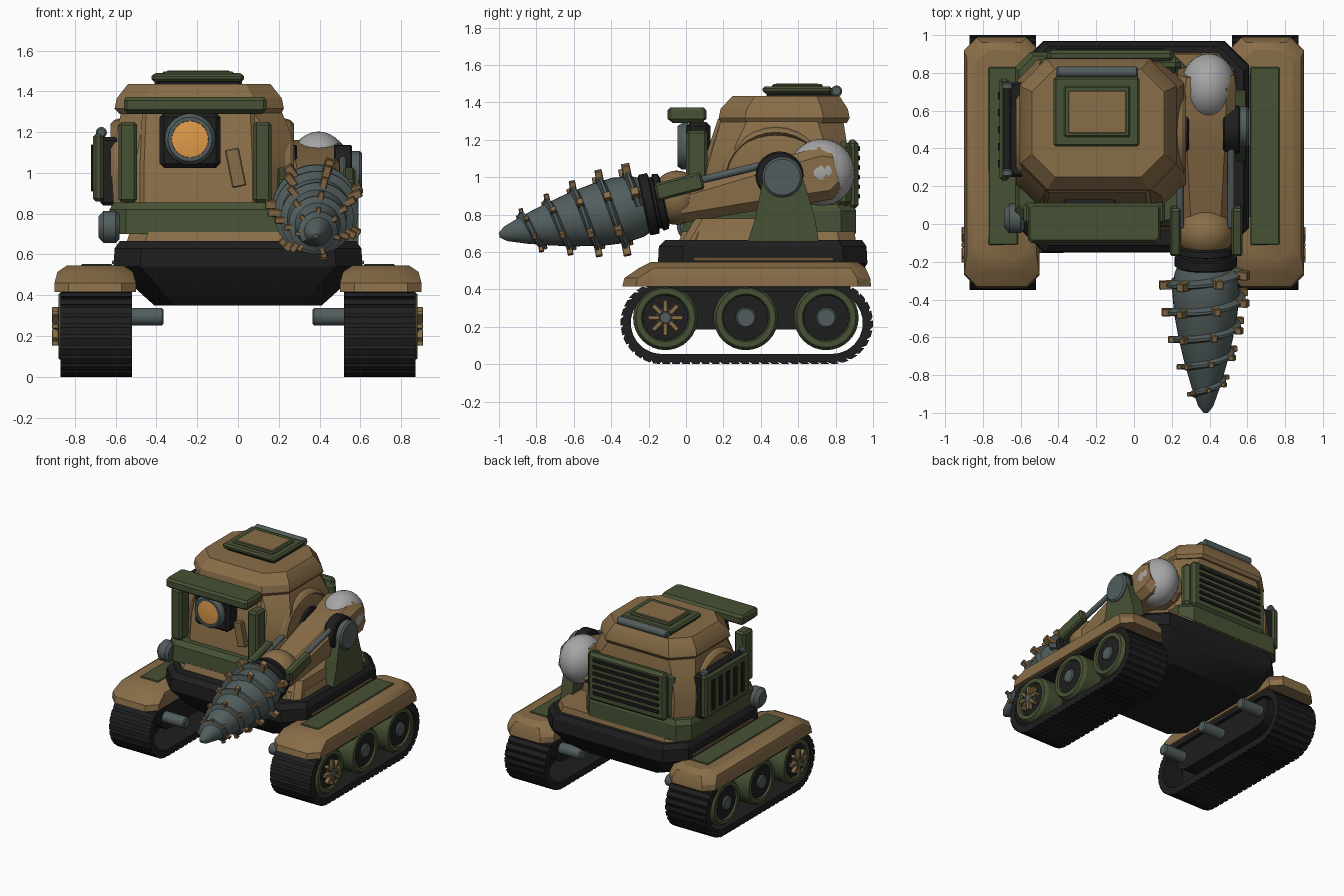
import bpy, bmesh, math
from mathutils import Matrix, Vector

if "Cube" in bpy.data.objects:
    bpy.data.objects.remove(bpy.data.objects["Cube"])


def material(name, rgb):
    m = bpy.data.materials.new(name)
    m.diffuse_color = (*rgb, 1)
    m.use_nodes = True
    m.node_tree.nodes["Principled BSDF"].inputs["Base Color"].default_value = m.diffuse_color
    return m


TAN = material("tan paint", (.25, .155, .065))
GREEN = material("olive green paint", (.062, .083, .034))
DARK = material("dark rubber", (.013, .013, .014))
GRAY = material("steel gray", (.085, .11, .11))
LIGHT = material("light gray shell", (.38, .38, .38))
ORANGE = material("orange lens", (.75, .33, .07))


def finish(name, bm, mat, matrix=Matrix()):
    """Turn a bmesh into an object, smooth but with sharp edges kept."""
    bmesh.ops.transform(bm, matrix=matrix, verts=bm.verts)
    bmesh.ops.recalc_face_normals(bm, faces=bm.faces)
    bm.normal_update()
    for f in bm.faces:
        f.smooth = True
    for e in bm.edges:
        e.smooth = e.calc_face_angle(0) < math.radians(28)
    me = bpy.data.meshes.new(name)
    bm.to_mesh(me)
    bm.free()
    me.materials.append(mat)
    ob = bpy.data.objects.new(name, me)
    bpy.context.collection.objects.link(ob)


def box(name, mat, x0, x1, y0, y1, z0, z1, bevel=.012, matrix=Matrix()):
    bm = bmesh.new()
    bmesh.ops.create_cube(bm, size=1)
    for v in bm.verts:
        v.co = ((x0 + x1) / 2 + v.co.x * (x1 - x0), (y0 + y1) / 2 + v.co.y * (y1 - y0),
                (z0 + z1) / 2 + v.co.z * (z1 - z0))
    bmesh.ops.bevel(bm, geom=bm.edges[:], offset=bevel, segments=1, affect='EDGES')
    finish(name, bm, mat, matrix)


def skin(name, mat, rings, matrix=Matrix(), closed=False):
    """Join equal-length point rings into a surface."""
    bm = bmesh.new()
    vs = [[bm.verts.new(p) for p in r] for r in rings]
    n = len(vs[0])
    for i in range(len(vs) if closed else len(vs) - 1):
        a, b = vs[i], vs[(i + 1) % len(vs)]
        for k in range(n):
            bm.faces.new((a[k], a[(k + 1) % n], b[(k + 1) % n], b[k]))
    if not closed:
        bm.faces.new(vs[0])
        bm.faces.new(vs[-1])
    finish(name, bm, mat, matrix)


def loft(name, mat, sections, matrix=Matrix()):
    """Stack of chamfered rectangles: (z, x0, x1, y0, y1, chamfer)."""
    rings = []
    for z, x0, x1, y0, y1, c in sections:
        x0, x1 = min(x0, x1), max(x0, x1)
        rings.append([(x0 + c, y0, z), (x1 - c, y0, z), (x1, y0 + c, z), (x1, y1 - c, z),
                      (x1 - c, y1, z), (x0 + c, y1, z), (x0, y1 - c, z), (x0, y0 + c, z)])
    skin(name, mat, rings, matrix)


def frame(p, d):
    """Local z along d, starting at p, local x kept sideways where possible."""
    z = Vector(d).normalized()
    ref = Vector((0, 0, 1)) if abs(z.x) > .9 else Vector((1, 0, 0))
    x = (ref - z * ref.dot(z)).normalized()
    m = Matrix((x, z.cross(x), z)).transposed().to_4x4()
    m.translation = p
    return m


def lathe(name, mat, p, d, profile, n=32):
    """Revolve (height, radius) pairs about the axis d through p."""
    rings = [[(r * math.cos(2 * math.pi * k / n), r * math.sin(2 * math.pi * k / n), h)
              for k in range(n)] for h, r in profile]
    skin(name, mat, rings, frame(p, d))


def rod(name, mat, a, b, r, bevel=.008, n=24):
    d = Vector(b) - Vector(a)
    L = d.length
    lathe(name, mat, a, d, [(0, r - bevel), (bevel, r), (L - bevel, r), (L, r - bevel)], n)


def ball(name, mat, c, r):
    bm = bmesh.new()
    bmesh.ops.create_uvsphere(bm, u_segments=28, v_segments=16, radius=1)
    finish(name, bm, mat, Matrix.Translation(c) @ Matrix.Diagonal((*r, 1)))


def stadium(s, r, y0, y1, z):
    """Point and outward angle at fraction s of a two-centre outline."""
    flat, arc = y1 - y0, math.pi * r
    d = (s % 1) * 2 * (flat + arc)
    if d < flat:
        return y0 + d, z - r
    if d < flat + arc:
        a = (d - flat) / r - math.pi / 2
        return y1 + r * math.cos(a), z + r * math.sin(a)
    if d < 2 * flat + arc:
        return y1 - (d - flat - arc), z + r
    a = (d - 2 * flat - arc) / r + math.pi / 2
    return y0 + r * math.cos(a), z + r * math.sin(a)


# Track units, left and right
for s, side in ((-1, "left"), (1, "right")):
    rings = []
    for i in range(60):
        for f, k in ((0, .8), (.12, 1), (.8, 1), (.92, .8)):
            q = (i + f) / 60
            o, n = stadium(q, .22, -.13, .78, .22), stadium(q, .165, -.13, .78, .22)
            o = [n[j] + (o[j] - n[j]) * k for j in (0, 1)]
            rings.append([(s * .52, *o), (s * .87, *o), (s * .87, *n), (s * .52, *n)])
    skin(side + "_track_belt", DARK, rings, closed=True)
    outline = [stadium(i / 48, .12, -.06, .72, .305) for i in range(48)]
    skin(side + "_track_frame", DARK, [[(s * x, *p) for p in outline] for x in (.55, .72)])
    loft(side + "_fender", TAN, [(.415, s * .50, s * .90, -.34, .99, .07), (.46, s * .50, s * .90, -.33, .985, .07),
                                 (.515, s * .515, s * .885, -.25, .96, .08), (.545, s * .56, s * .84, -.19, .92, .07)])
    box(side + "_fender_plate", GREEN, *sorted((s * .615, s * .77)), -.11, .83, .53, .553, .005)
    box(side + "_hull_strip", TAN, *sorted((s * .59, s * .618)), .04, .79, .553, .57, .003)
    for i, y in enumerate((-.11, .32, .75)):
        rod(f"{side}_axle_{i}", GRAY, (s * .365, y, .295), (s * .6, y, .295), .043)
        c, d = (s * .6, y, .248), (s, 0, 0)
        lathe(f"{side}_wheel_rim_{i}", GREEN, c, d, [(.1, .155), (.12, .173), (.255, .173), (.28, .158),
                                                     (.28, .128), (.262, .12)])
        lathe(f"{side}_wheel_back_{i}", DARK, c, d, [(.07, .15), (.095, .16), (.105, .16)])
        lathe(f"{side}_wheel_disc_{i}", DARK, c, d, [(.25, .122), (.268, .12), (.272, .06)])
        rod(f"{side}_wheel_hub_{i}", GRAY, (s * .85, y, .248), (s * .888, y, .248), .054)
    # Spoked front wheel
    for k in range(8):
        m = Matrix.Translation((s * .893, -.11, .248)) @ Matrix.Rotation(k * math.pi / 4, 4, 'X')
        box(f"{side}_spoke_{k}", TAN, -.02, .015, -.013, .013, .03, .095, .004, m)
    rod(side + "_spoke_hub", GRAY, (s * .87, -.11, .248), (s * .905, -.11, .248), .036)

# Hull, deck and bases
loft("hull", DARK, [(.35, -.41, .41, 0, .80, .1), (.44, -.51, .51, -.09, .91, .12),
                    (.54, -.61, .61, -.15, .97, .13), (.63, -.605, .605, -.145, .965, .13),
                    (.665, -.58, .58, -.11, .94, .13)])
loft("deck", TAN, [(.65, -.55, .54, -.04, .91, .09), (.71, -.53, .52, -.02, .90, .09)])
loft("cab_base", GREEN, [(.70, -.63, .28, -.02, .91, .08), (.82, -.63, .28, -.01, .91, .08),
                         (.855, -.61, .26, .02, .89, .08)])
loft("arm_side_base", TAN, [(.66, .2, .53, -.02, .6, .04), (.78, .2, .5, .05, .6, .04)])

# Cab and roof
loft("cab", TAN, [(.84, -.61, .25, .09, .87, .11), (1.0, -.62, .265, .10, .87, .11),
                  (1.18, -.60, .265, .15, .86, .12), (1.31, -.57, .21, .19, .84, .14)])
loft("roof", TAN, [(1.29, -.58, .21, .19, .86, .13), (1.315, -.605, .225, .175, .875, .14),
                   (1.365, -.595, .215, .185, .865, .14), (1.435, -.54, .16, .25, .82, .12)])
loft("cab_front_panel", TAN, [(.84, -.48, .09, .06, .3, .02), (1.05, -.48, .09, .085, .3, .02),
                              (1.31, -.47, .08, .17, .3, .02)])
for s, side in ((-1, "left"), (1, "right")):
    cx = -.175 + s * .425
    rings = []
    for i in range(17):
        a = math.pi * i / 16
        c, w = math.cos(a), math.sin(a)
        rings.append([(cx + s * dx, .48 + (.27 + dr) * c, .98 + (.26 + dr) * w)
                      for dx, dr in ((-.03, .03), (.005, .02), (.025, 0), (-.03, -.03))])
    skin(side + "_window_arch", TAN, rings)
    x = -.21 + s * .33
    box(f"{side}_front_post", GREEN, x - .045, x + .045, .0, .115, .855, 1.25, .015)
loft("visor", GREEN, [(1.29, -.54, .12, -.07, .08, .01), (1.312, -.56, .14, -.10, .11, .015),
                      (1.355, -.56, .14, -.10, .11, .015), (1.372, -.55, .13, -.085, .095, .015)])
box("visor_stem", TAN, -.27, -.2, .03, .1, 1.2, 1.3, .008)
box("front_lever", TAN, -.035, .035, .03, .075, -.095, .095, .006,
    Matrix.Translation((-.012, 0, 1.025)) @ Matrix.Rotation(-.2, 4, 'Y'))

# Headlamp
lamp = Vector((-.235, 0, 1.165))
box("lamp_housing", DARK, -.385, -.085, .0, .13, 1.025, 1.295, .022)
lathe("lamp_ring", GRAY, lamp, (0, -1, 0), [(-.01, .125), (.02, .125), (.045, .108), (.045, .09), (.03, .088)])
lathe("lamp_lens", ORANGE, lamp, (0, -1, 0), [(.02, .09), (.038, .089), (.043, .05)])

# Roof hatch
box("hatch_base", DARK, -.40, .01, .43, .81, 1.42, 1.455, .01)
box("hatch", GREEN, -.425, .03, .41, .78, 1.448, 1.485, .012)
box("hatch_frame", GREEN, -.37, -.02, .46, .73, 1.47, 1.498, .008)
box("hatch_plate", TAN, -.348, -.042, .482, .705, 1.49, 1.502, .003)
rod("hatch_hinge", GRAY, (-.41, .805, 1.46), (.02, .805, 1.46), .03)

# Rear grille
box("rear_grille_backing", GREEN, -.5, .25, .8, .885, .84, 1.19, .03)
box("rear_grille", GREEN, -.46, .21, .86, .922, .83, 1.2, .02)
for i in range(6):
    z = .885 + i * .051
    box(f"rear_slot_{i}", DARK, -.41, .16, .915, .93, z, z + .026, .004)

# Left louvre panel and its pins
box("louvre_backing", DARK, -.675, -.58, .25, .75, .84, 1.175, .015)
box("louvre_panel", GREEN, -.712, -.66, .23, .77, .86, 1.19, .015)
for i in range(5):
    y = .30 + i * .09
    box(f"side_slot_{i}", DARK, -.72, -.705, y, y + .04, .91, 1.14, .003)
rod("louvre_pipe", DARK, (-.67, .28, 1.19), (-.67, .72, 1.19), .02)
for y in (.25, .71):
    rod("louvre_pin", GRAY, (-.67, y, 1.198), (-.67, y + .04, 1.198), .027)
lathe("side_drum", GRAY, (-.58, .03, .735), (-1, 0, 0), [(0, .06), (.02, .078), (.08, .078), (.105, .05)])

# Arm bracket and shoulder
bracket = [(.33, .655), (.71, .655), (.69, .78), (.63, .98), (.58, 1.08), (.46, 1.08), (.41, .98), (.37, .78)]
skin("arm_bracket", GREEN, [[(x, *p) for p in bracket] for x in (.49, .59)])
rod("inner_shoulder_drum", DARK, (.2, .5, 1.01), (.29, .5, 1.01), .128)
rod("outer_shoulder_drum", DARK, (.47, .5, 1.01), (.56, .5, 1.01), .128)
rod("shoulder_disc", GRAY, (.53, .515, 1.0), (.608, .515, 1.0), .108, .012, 32)

# Arm
loft("arm", TAN, [(h, .38 - w, .38 + w, a, b, .05) for h, w, a, b in
                  ((0, .15, -.13, .1), (.06, .16, -.165, .125), (.38, .15, -.135, .11), (.86, .125, -.1, .085))],
     frame((0, .8, 1.055), (0, -.87, -.21)))
ball("elbow_shell", LIGHT, (.395, .725, 1.025), (.148, .178, .178))
ball("wrist_ball", TAN, (.38, -.05, .89), (.15, .135, .145))
for x, px, side in ((.22, .245, "left"), (.545, .515, "right")):
    box(side + "_wrist_sleeve", GREEN, x - .03, x + .03, -.05, .045, -.02, .24, .012,
        frame((0, .07, .98), (0, -.97, -.25)))
    rod(side + "_piston", GRAY, (px, .45, 1.075), (px, -.02, .96), .02, .004, 12)

# Drill head
drill_dir = (0, -.8, -.165)
M = frame((.38, -.2, .855), drill_dir)
lathe("wrist_collar", DARK, (.38, -.2, .855), drill_dir, [(-.09, .12), (-.08, .15), (-.05, .155), (-.045, .14),
      (-.03, .14), (-.025, .165), (.02, .165), (.035, .14)])
profile = [(0, .14), (.06, .165), (.16, .178), (.28, .168), (.42, .143), (.55, .112), (.68, .075), (.78, .04), (.816, .012)]
lathe("drill_cone", GRAY, (.38, -.2, .855), drill_dir, profile)


def cone_radius(h):
    for (a, r), (b, q) in zip(profile, profile[1:]):
        if a <= h <= b:
            return r + (q - r) * (h - a) / (b - a)
    return .01


TURNS, STEPS = 4.6, 160
rings = []
for i in range(STEPS + 1):
    h, a = .05 + .68 * i / STEPS, 2 * math.pi * TURNS * i / STEPS
    r, k = cone_radius(h), 1 - .75 * h
    rings.append([(q * math.cos(a), q * math.sin(a), h + dz)
                  for q, dz in ((r - .015, -.03), (r + .042 * k, -.006), (r + .042 * k, .008), (r - .015, .025))])
    # Cutting teeth along the spiral
    if i % 5 == 2:
        box(f"drill_tooth_{i}", TAN, -.03 * k, .052 * k, -.024 * k, .024 * k, -.024 * k, .024 * k, .004,
            M @ Matrix.Translation((0, 0, h)) @ Matrix.Rotation(a, 4, 'Z') @ Matrix.Translation((r + .03 * k, 0, 0)))
skin("drill_spiral", GRAY, rings, M)
